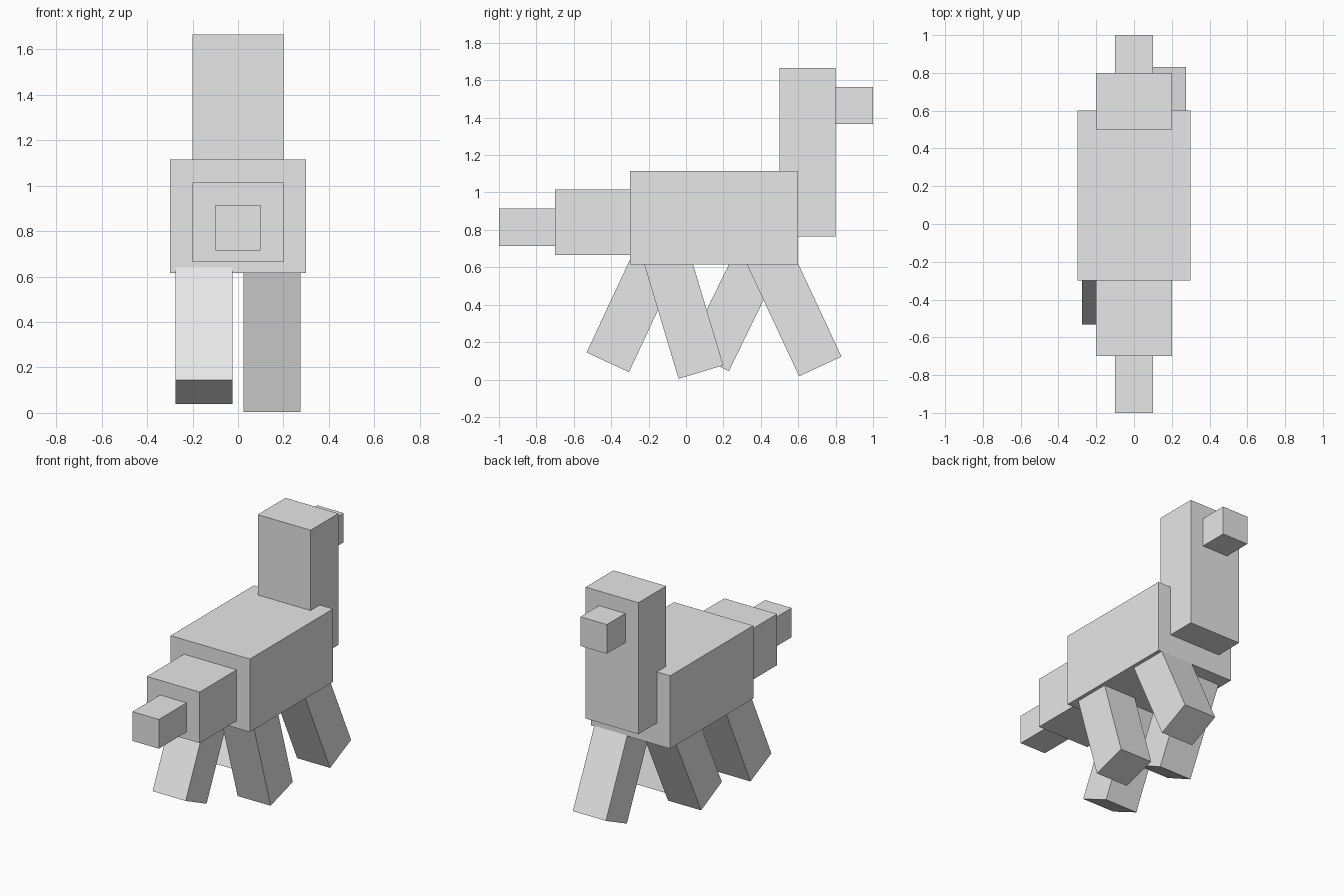
import bpy
from math import radians
from mathutils import Matrix, Vector

cube = bpy.data.objects.get("Cube")
if cube:
    bpy.data.objects.remove(cube, do_unlink=True)

# Single plain grey
grey = bpy.data.materials.new("light_grey")
grey.use_nodes = True
colour = (0.8, 0.8, 0.8, 1)
grey.diffuse_color = colour
grey.node_tree.nodes["Principled BSDF"].inputs["Base Color"].default_value = colour


def block(name, centre, size, tilt=0):
    """Box of the given size, tilted about x by degrees."""
    bpy.ops.mesh.primitive_cube_add(size=1)
    ob = bpy.context.object
    ob.name = ob.data.name = name
    ob.data.transform(Matrix.Translation(centre)
                      @ Matrix.Rotation(radians(tilt), 4, "X")
                      @ Matrix.Diagonal((*size, 1)))
    ob.data.materials.append(grey)
    return ob


def leg(name, x, y, z, tilt, length=0.7, width=0.25):
    """Tilted leg standing on the foot centre (x, y, z)."""
    up = Matrix.Rotation(radians(tilt), 3, "X") @ Vector((0, 0, 1))
    block(name, Vector((x, y, z)) + up * length / 2, (width, width, length), tilt)


# Body, tall neck block and small block on it
block("body", (0, 0.15, 0.865), (0.6, 0.9, 0.5))
block("neck", (0, 0.65, 1.215), (0.4, 0.3, 0.9))
block("snout", (0, 0.9, 1.465), (0.2, 0.2, 0.2))

# Stepped blocks at the opposite end
block("tail_base", (0, -0.5, 0.84), (0.4, 0.4, 0.35))
block("tail_tip", (0, -0.85, 0.815), (0.2, 0.3, 0.2))

# Striding legs
leg("left_back_leg", 0.15, 0.718, 0.07, 25)
leg("left_front_leg", 0.15, 0.08, 0.04, 16.7)
leg("right_front_leg", -0.15, -0.418, 0.092, -25)
leg("right_back_leg", -0.15, 0.117, 0.1, -26)
